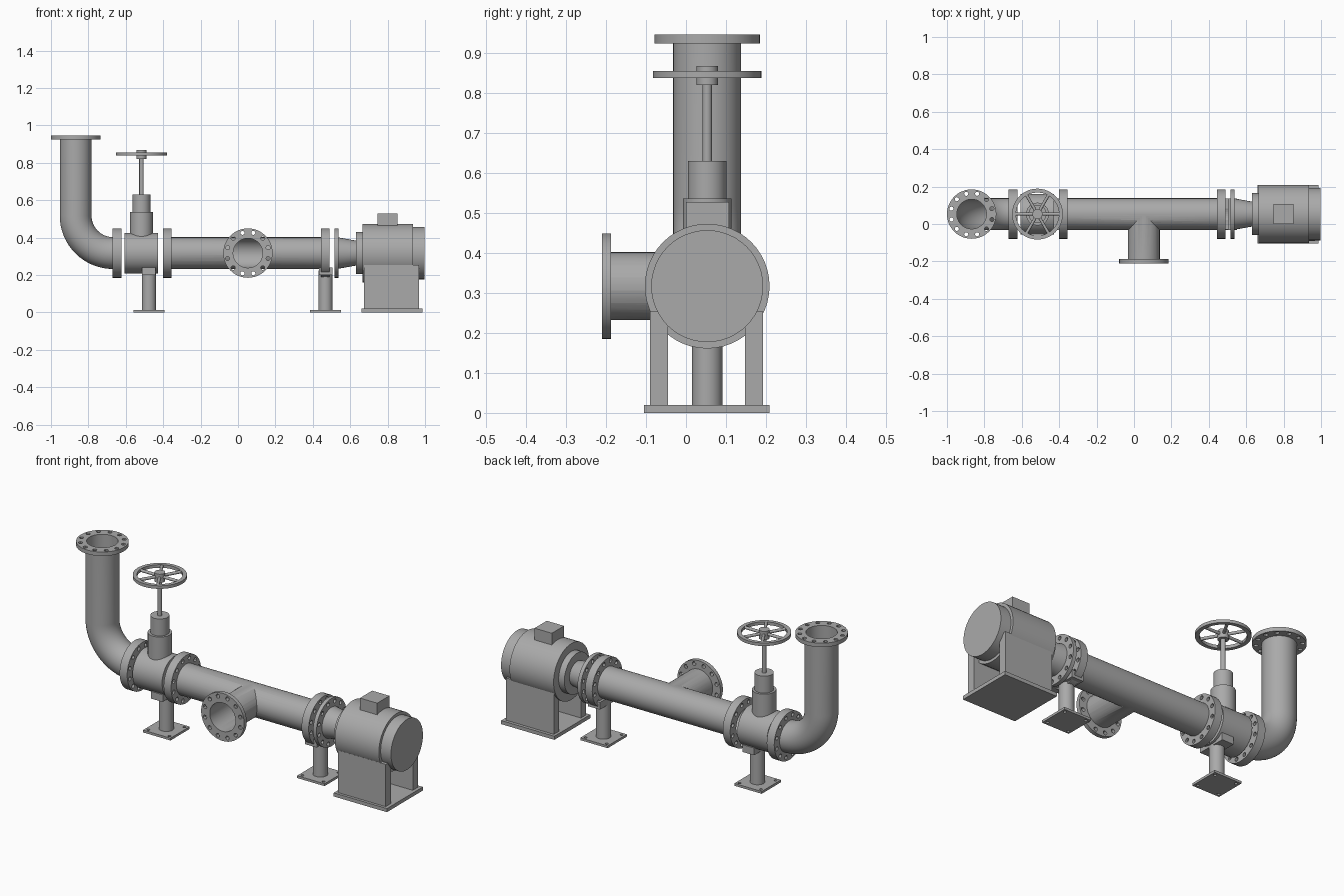
import bpy, bmesh, math
from mathutils import Vector, Matrix

cube = bpy.data.objects.get("Cube")
if cube:
    bpy.data.objects.remove(cube, do_unlink=True)

grey = bpy.data.materials.new("plain_grey")
grey.use_nodes = True
grey.diffuse_color = (0.4, 0.4, 0.4, 1)
grey.node_tree.nodes["Principled BSDF"].inputs["Base Color"].default_value = (0.4, 0.4, 0.4, 1)

AY, AZ = 0.053, 0.317          # pipe axis
R, BORE, FLANGE = 0.085, 0.079, 0.132
X, Y, Z = Vector((1, 0, 0)), Vector((0, 1, 0)), Vector((0, 0, 1))


def axis(x, y=AY, z=AZ):
    return Vector((x, y, z))


def finish(name, bm):
    bmesh.ops.recalc_face_normals(bm, faces=bm.faces)
    mesh = bpy.data.meshes.new(name)
    bm.to_mesh(mesh)
    bm.free()
    mesh.materials.append(grey)
    obj = bpy.data.objects.new(name, mesh)
    bpy.context.collection.objects.link(obj)
    return obj


def smooth(obj):
    bpy.ops.object.select_all(action='DESELECT')
    obj.select_set(True)
    bpy.context.view_layer.objects.active = obj
    bpy.ops.object.shade_smooth_by_angle(angle=math.radians(30))
    return obj


def rods(name, items, segments=48):
    """Round bars or cones, each given as start, end, radius, end radius."""
    bm = bmesh.new()
    for a, b, r1, r2 in items:
        d = b - a
        m = Matrix.Translation((a + b) / 2) @ d.to_track_quat('Z', 'Y').to_matrix().to_4x4()
        bmesh.ops.create_cone(bm, cap_ends=True, segments=segments, radius1=r1,
                              radius2=r2, depth=d.length, matrix=m)
    return finish(name, bm)


def rod(name, a, b, r, r2=None):
    return smooth(rods(name, [(a, b, r, r if r2 is None else r2)]))


def box(name, lo, hi):
    bm = bmesh.new()
    lo, hi = Vector(lo), Vector(hi)
    m = Matrix.Translation((lo + hi) / 2) @ Matrix.Diagonal((hi - lo).to_4d())
    bmesh.ops.create_cube(bm, size=1, matrix=m)
    return finish(name, bm)


def boolean(obj, tool, operation='DIFFERENCE'):
    tool.hide_render = True
    bpy.context.view_layer.objects.active = obj
    mod = obj.modifiers.new("cut", 'BOOLEAN')
    mod.operation, mod.solver, mod.object = operation, 'EXACT', tool
    bpy.ops.object.modifier_apply(modifier=mod.name)
    bpy.data.objects.remove(tool, do_unlink=True)


def flange(name, a, b):
    """Ring with a bore and twelve bolt holes."""
    ring = rods(name, [(a, b, FLANGE, FLANGE)])
    d = (b - a).normalized()
    side = Z if abs(d.z) < 0.5 else X
    over = d * 0.02
    cuts = [(a - over, b + over, BORE, BORE)]
    boolean(ring, rods("bore_cutter", cuts))
    holes = []
    for i in range(12):
        off = Matrix.Rotation(math.radians(15 + 30 * i), 3, d) @ side * 0.112
        holes.append((a + off - over, b + off + over, 0.011, 0.011))
    boolean(ring, rods("bolt_cutter", holes, 12))
    return smooth(ring)


# Elbow: hollow sweep from the vertical outlet round to the valve
def elbow_pipe(x, bend, top, end):
    stations = [(Vector((x, AY, top)), X)]
    for i in range(17):
        t = math.pi / 2 * i / 16
        out = Vector((math.cos(t), 0, math.sin(t)))
        stations.append((Vector((x + bend - bend * out.x, AY, AZ + bend - bend * out.z)), out))
    stations.append((axis(end), Z))
    bm = bmesh.new()
    n = 48
    shells = []
    for r in (R, BORE):
        rings = []
        for c, out in stations:
            angles = [math.tau * k / n for k in range(n)]
            rings.append([bm.verts.new(c + r * (out * math.cos(u) + Y * math.sin(u))) for u in angles])
        shells.append(rings)
    pairs = [(s[i], s[i + 1]) for s in shells for i in range(len(stations) - 1)]
    pairs += [(shells[0][i], shells[1][i]) for i in (0, -1)]
    for p, q in pairs:
        for k in range(n):
            j = (k + 1) % n
            bm.faces.new((p[k], p[j], q[j], q[k]))
    return smooth(finish("elbow_pipe", bm))


EX = -0.868
elbow_pipe(EX, 0.2, 0.944, -0.626)
flange("outlet_flange", Vector((EX, AY, 0.924)), Vector((EX, AY, 0.946)))

# Main run with tee branch, bored through
TX = 0.053
main = rods("tee_pipe", [(axis(-0.398), axis(0.487), R, R)])
boolean(main, rods("branch", [(axis(TX), axis(TX, -0.208), R, R)]), 'UNION')
boolean(main, rods("main_bore", [(axis(-0.5), axis(0.6), BORE, BORE)]))
boolean(main, rods("branch_bore", [(axis(TX), axis(TX, -0.3), BORE * 0.998, BORE * 0.998)]))
smooth(main)
flange("branch_flange", axis(TX, -0.21), axis(TX, -0.188))

for name, x0, x1 in (("valve_flange_outer", -0.67, -0.624), ("valve_flange_inner", -0.4, -0.355),
                     ("pipe_end_flange", 0.445, 0.488), ("pump_flange", 0.515, 0.536)):
    flange(name, axis(x0), axis(x1))

# Gate valve
VX = -0.516
rod("valve_body", axis(-0.608), axis(-0.427), 0.108)
for name, z0, z1, r in (("valve_bonnet", AZ, 0.536, 0.061), ("valve_gland", 0.53, 0.63, 0.048),
                        ("valve_stem", 0.62, 0.84, 0.012), ("wheel_hub", 0.82, 0.868, 0.027)):
    rod(name, axis(VX, z=z0), axis(VX, z=z1), r)

# Handwheel rim and spokes
rim = rods("wheel_rim", [(axis(VX, z=0.838), axis(VX, z=0.855), 0.136, 0.136)])
boolean(rim, rods("rim_cutter", [(axis(VX, z=0.8), axis(VX, z=0.9), 0.115, 0.115)]))
smooth(rim)
spokes = []
for i in range(6):
    a = math.radians(60 * i)
    d = Vector((math.cos(a), math.sin(a), 0))
    hub = axis(VX, z=0.8465)
    spokes.append((hub + d * 0.02, hub + d * 0.12, 0.008, 0.008))
smooth(rods("wheel_spokes", spokes, 16))

# Pipe supports
for side, x in (("left", 0.468), ("right", -0.476)):
    plate = box(side + "_support_plate", (x - 0.084, AY - 0.084, 0), (x + 0.084, AY + 0.084, 0.013))
    holes = [(axis(x + i * 0.065, AY + j * 0.065, -0.02), axis(x + i * 0.065, AY + j * 0.065, 0.04), 0.008, 0.008)
             for i in (-1, 1) for j in (-1, 1)]
    boolean(plate, rods("plate_holes", holes, 12))
    rod(side + "_support_post", axis(x, z=0.01), axis(x, z=0.225), 0.038)
    saddle = box(side + "_support_saddle", (x - 0.036, AY - 0.083, 0.2), (x + 0.036, AY + 0.083, 0.24))
    # Keep the saddle clear of the hollow pipe
    boolean(saddle, rods("saddle_cutter", [(axis(x - 0.2), axis(x + 0.2), 0.083, 0.083)]))

# Motor
rod("pump_cone", axis(0.53), axis(0.64), R, 0.065)
rod("motor_collar", axis(0.63), axis(0.67), 0.112)
rod("motor_body", axis(0.665), axis(0.935), 0.156)
rod("motor_end_cap", axis(0.93), axis(0.998), 0.14)
box("terminal_box", (0.747, 0, 0.45), (0.853, 0.107, 0.528))
box("motor_base_plate", (0.66, -0.105, 0), (0.986, 0.209, 0.02))
for name, y0, y1 in (("motor_front_leg", -0.09, -0.045), ("motor_back_leg", 0.147, 0.192)):
    box(name, (0.675, y0, 0.02), (0.968, y1, 0.254))
